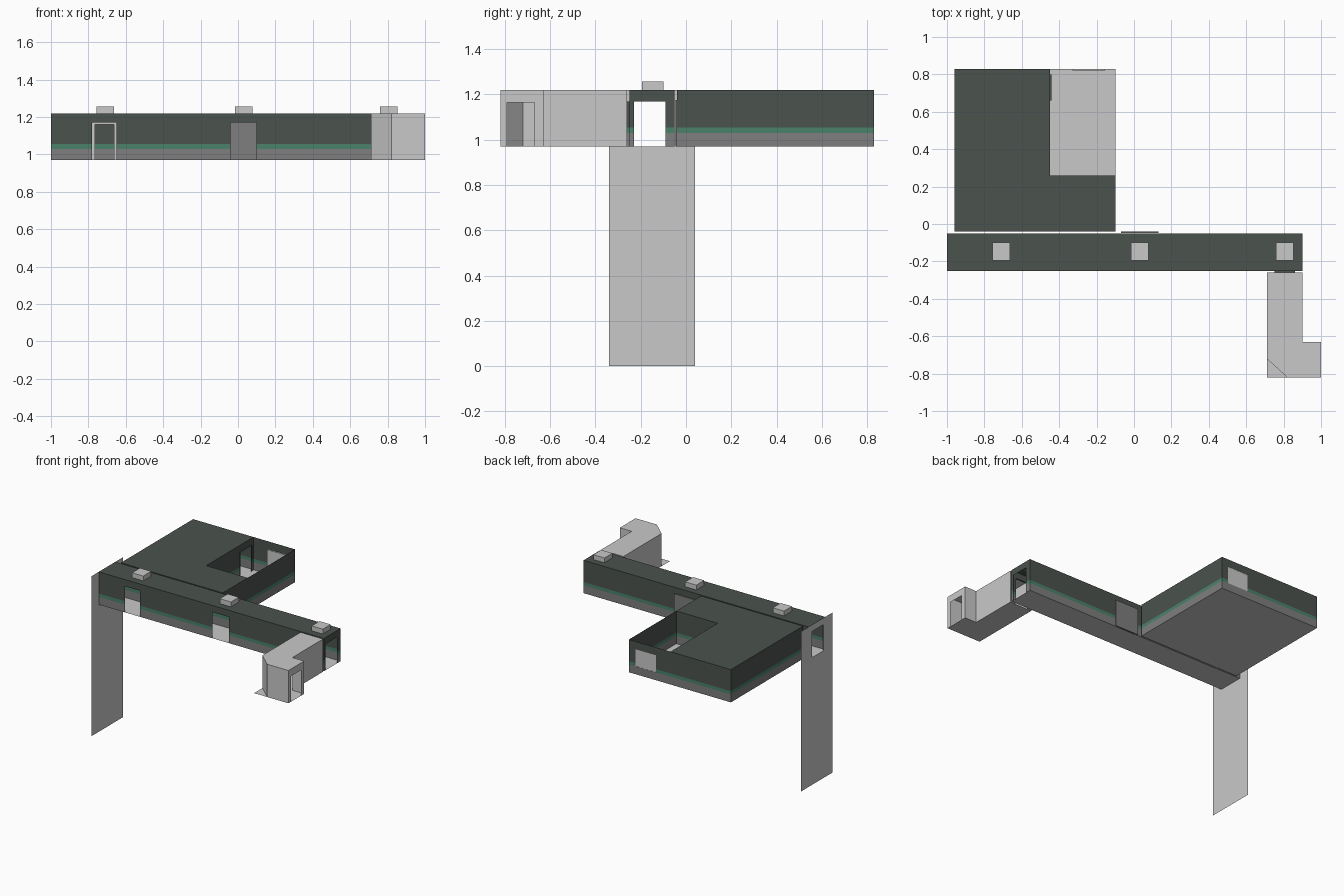
import bpy, bmesh, math
from mathutils import Vector

if "Cube" in bpy.data.objects:
    bpy.data.objects.remove(bpy.data.objects["Cube"])


def material(name, rgb):
    m = bpy.data.materials.new(name)
    m.diffuse_color = (*rgb, 1)
    m.use_nodes = True
    m.node_tree.nodes["Principled BSDF"].inputs["Base Color"].default_value = m.diffuse_color
    return m


DARK = material("dark green grey", (0.07, 0.086, 0.075))
TEAL = material("teal stripe", (0.07, 0.22, 0.145))
GREY = material("mid grey", (0.21, 0.21, 0.21))
LIGHT = material("light grey", (0.584, 0.584, 0.584))

Z0, BAND, STRIPE, Z1 = 0.97, 1.03, 1.055, 1.22
DOOR = 1.17


def finish(name, bm, mats):
    me = bpy.data.meshes.new(name)
    bmesh.ops.remove_doubles(bm, verts=bm.verts, dist=1e-5)
    bm.to_mesh(me)
    bm.free()
    for m in mats:
        me.materials.append(m)
    ob = bpy.data.objects.new(name, me)
    bpy.context.collection.objects.link(ob)
    return ob


def wall(name, p, q, holes=(), z=(Z0, Z1), plain=None):
    """Upright sheet from p to q; holes are (start, end, low, high), start/end
    along x or y. Colour follows height unless a plain material is given."""
    p, q = Vector(p), Vector(q)
    axis = 0 if abs(q.x - p.x) > abs(q.y - p.y) else 1
    ss = {p[axis], q[axis]}
    zs = set(z) if plain else {*z, BAND, STRIPE}
    for a, b, lo, hi in holes:
        ss |= {a, b}
        zs |= {lo, hi}
    ss, zs = sorted(ss, reverse=p[axis] > q[axis]), sorted(zs)
    bm = bmesh.new()
    for s, t in zip(ss, ss[1:]):
        for lo, hi in zip(zs, zs[1:]):
            ms, mz = (s + t) / 2, (lo + hi) / 2
            if any(a < ms < b and c < mz < d for a, b, c, d in holes):
                continue
            u = p.lerp(q, (s - p[axis]) / (q[axis] - p[axis]))
            v = p.lerp(q, (t - p[axis]) / (q[axis] - p[axis]))
            f = bm.faces.new([bm.verts.new((w.x, w.y, h)) for w, h in
                              ((u, lo), (v, lo), (v, hi), (u, hi))])
            if not plain:
                f.material_index = 2 if mz < BAND else 1 if mz < STRIPE else 0
    return finish(name, bm, [plain] if plain else [DARK, TEAL, GREY])


def slab(name, points, z, mat):
    bm = bmesh.new()
    bm.faces.new([bm.verts.new((x, y, z)) for x, y in points])
    return finish(name, bm, [mat])


def rect(x0, x1, y0, y1):
    return [(x0, y0), (x1, y0), (x1, y1), (x0, y1)]


def box(name, lo, hi, mat):
    bm = bmesh.new()
    bmesh.ops.create_cube(bm, size=1)
    for v in bm.verts:
        v.co = [lo[i] if v.co[i] < 0 else hi[i] for i in range(3)]
    return finish(name, bm, [mat])


def door(a, b, top=DOOR):
    return (a, b, Z0, top)


# corridor
west, mid, porch_door = door(-0.78, -0.65), door(-0.04, 0.10), door(0.75, 0.86)
end = door(-0.23, -0.09)
wall("corridor_front_wall", (-1, -0.25), (0.9, -0.25), [west, mid, porch_door])
wall("corridor_back_wall", (0.9, -0.05), (-1, -0.05), [west, mid])
wall("corridor_right_end", (0.9, -0.25), (0.9, -0.05), [end])
wall("corridor_left_end", (-0.996, -0.05), (-0.996, -0.25), [end])
slab("corridor_floor", rect(-1, 0.9, -0.25, -0.05), Z0, LIGHT)
slab("corridor_roof", rect(-1, 0.9, -0.25, -0.05), Z1, DARK)

# doorway frame, blocked doorway plate and short door linings
wall("west_door_frame", (-0.785, -0.045), (-0.645, -0.045),
     [door(-0.765, -0.662, 1.16)], z=(Z0, 1.18), plain=LIGHT)
box("blocked_door_plate", (-0.07, -0.047, Z0), (0.13, -0.04, 1.175), GREY)
for x in (0.75, 0.86):
    wall("porch_door_lining", (x, -0.26), (x, -0.25), z=(Z0, DOOR))
slab("porch_door_lintel", rect(0.75, 0.86, -0.26, -0.25), DOOR, DARK)

# roof boxes
for x in (-0.71, 0.03, 0.805):
    box("roof_box", (x - 0.047, -0.195, Z1), (x + 0.047, -0.1, 1.257), LIGHT)

# tall end panel
wall("tall_end_panel", (-1, 0.04), (-1, -0.34), [end], z=(0, Z1), plain=LIGHT)

# large room with an unroofed corner
yard_door, window = door(0.66, 0.80), (-0.33, -0.155, 1.03, 1.16)
wall("room_front_wall", (-0.96, -0.04), (-0.1, -0.04), [west])
wall("room_right_wall", (-0.1, -0.04), (-0.1, 0.83))
wall("room_back_wall", (-0.1, 0.83), (-0.96, 0.83), [window])
wall("room_left_wall", (-0.96, 0.83), (-0.96, -0.04))
wall("yard_left_wall", (-0.45, 0.26), (-0.45, 0.83), [yard_door])
wall("yard_front_wall", (-0.1, 0.26), (-0.45, 0.26))
slab("room_floor", rect(-0.96, -0.1, -0.04, 0.83), Z0, LIGHT)
slab("room_roof", [(-0.96, -0.04), (-0.1, -0.04), (-0.1, 0.26),
                   (-0.45, 0.26), (-0.45, 0.83), (-0.96, 0.83)], Z1, DARK)
box("window_panel", (window[0], 0.821, window[2]),
    (window[1], 0.829, window[3]), LIGHT)

# yard door lining
for y in yard_door[:2]:
    wall("yard_door_lining", (-0.45, y), (-0.44, y), z=(Z0, DOOR))
slab("yard_door_lintel", rect(-0.45, -0.44, *yard_door[:2]), DOOR, DARK)

# porch with a cut corner
outline = [(0.71, -0.26), (0.71, -0.72), (0.82, -0.82), (1, -0.82),
           (1, -0.63), (0.9, -0.63), (0.9, -0.26)]
openings = {3: [door(-0.79, -0.67, 1.165)], 6: [porch_door]}
for i, p in enumerate(outline):
    wall("porch_wall", p, outline[(i + 1) % len(outline)],
         openings.get(i, ()), plain=LIGHT)
slab("porch_roof", outline, Z1, LIGHT)
slab("porch_floor", outline[:1] + [(0.71, -0.82)] + outline[3:], Z0, LIGHT)
